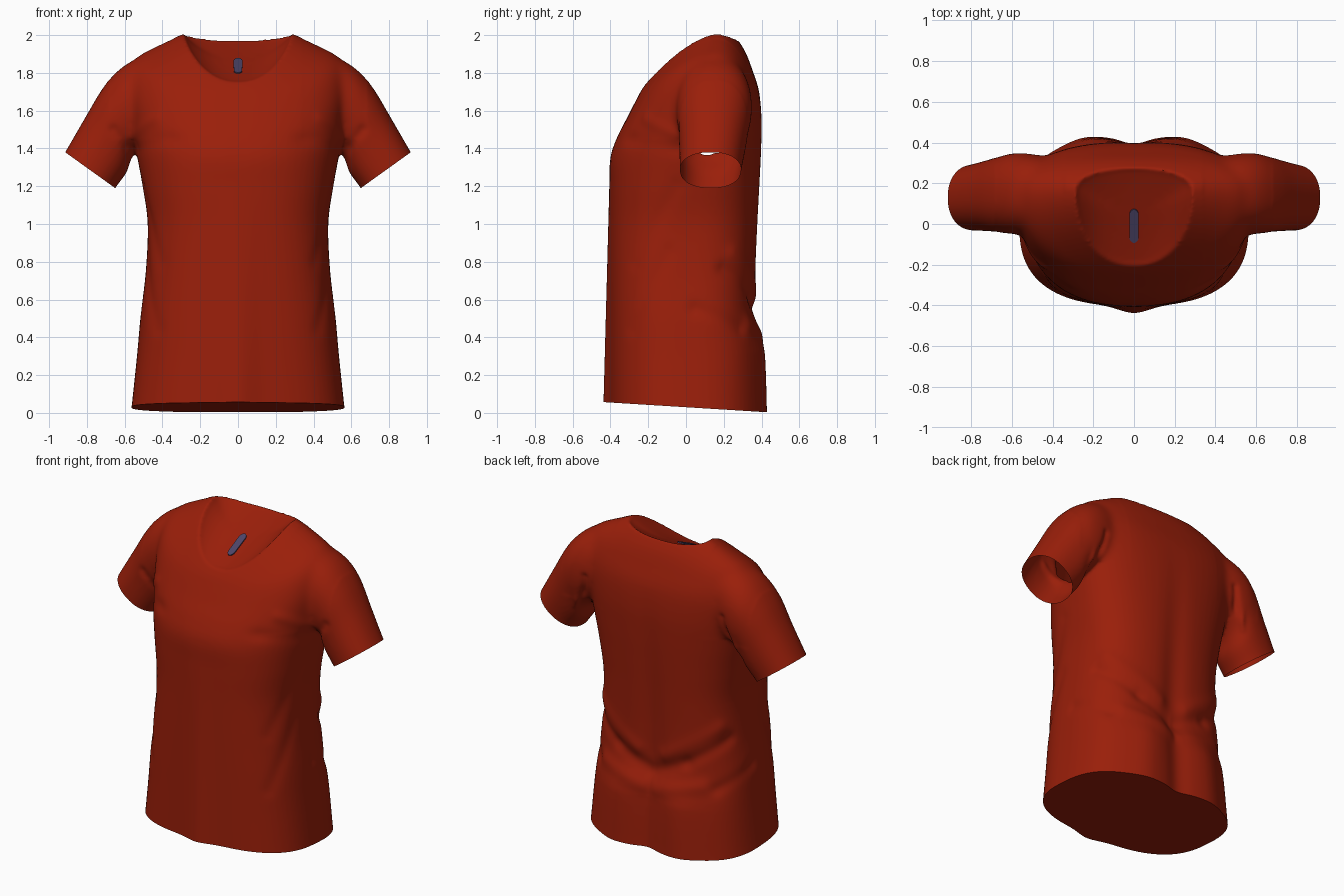
import bpy, bmesh, math
from mathutils import Vector

if "Cube" in bpy.data.objects:
    bpy.data.objects.remove(bpy.data.objects["Cube"])

def material(name, rgb):
    m = bpy.data.materials.new(name)
    m.diffuse_color = (*rgb, 1)
    m.use_nodes = True
    m.node_tree.nodes["Principled BSDF"].inputs["Base Color"].default_value = m.diffuse_color
    return m

RED = material("red fabric", (0.325, 0.0135, 0.003))
GREY = material("label blue grey", (0.075, 0.06, 0.14))

def spline(rows, steps):
    """Catmull-Rom interpolation of parameter rows."""
    out = []
    for i in range(len(rows) - 1):
        a, b, c, d = (rows[min(max(i + k, 0), len(rows) - 1)] for k in (-1, 0, 1, 2))
        for s in range(steps):
            t = s / steps
            out.append([0.5 * (2*q + (r-p)*t + (2*p-5*q+4*r-w)*t*t + (3*q-p-3*r+w)*t**3)
                        for p, q, r, w in zip(a, b, c, d)])
    out.append(list(rows[-1]))
    return out

def loft(bm, rings):
    """Skin closed rings and cap both ends with fans."""
    vs = [[bm.verts.new(p) for p in r] for r in rings]
    n = len(vs[0])
    for a, b in zip(vs, vs[1:]):
        for i in range(n):
            bm.faces.new((a[i], a[(i+1) % n], b[(i+1) % n], b[i]))
    for ring in (vs[0], vs[-1]):
        c = bm.verts.new(sum((v.co for v in ring), Vector()) / n)
        for i in range(n):
            bm.faces.new((ring[i], ring[(i+1) % n], c))

def spow(v, p):
    return math.copysign(abs(v) ** p, v)

N = 72
# Torso sections: z side, z front, z back, half width, y side, y front, y back, front and back roundness
TORSO = [
    (-.05, -.05, -.05, .575, .00, -.402, .425, .76, .72),
    (.035, .06, .005, .563, .00, -.402, .422, .76, .72),
    (.30, .30, .33, .535, .00, -.402, .408, .76, .72),
    (.52, .52, .52, .515, .00, -.402, .370, .76, .72),
    (.75, .75, .75, .488, .00, -.402, .372, .76, .72),
    (1.0, 1.0, 1.0, .478, .01, -.402, .382, .78, .72),
    (1.2, 1.2, 1.2, .505, .03, -.402, .392, .80, .74),
    (1.38, 1.35, 1.38, .538, .06, -.400, .400, .85, .76),
    (1.56, 1.46, 1.55, .568, .10, -.364, .402, .88, .78),
    (1.74, 1.57, 1.70, .585, .13, -.308, .387, .90, .80),
    (1.872, 1.66, 1.82, .548, .15, -.262, .350, .90, .84),
    (1.950, 1.71, 1.91, .415, .165, -.235, .315, .90, .88),
    (2.008, 1.755, 1.975, .287, .165, -.203, .275, .92, .90),
]

def torso_ring(row):
    zs, zf, zb, a, yc, yf, yb, pf, pb = row
    pts = []
    for i in range(N):
        t = 2 * math.pi * i / N
        c, s = math.cos(t), math.sin(t)
        y, z, p = (yf, zf, pf) if s < 0 else (yb, zb, pb)
        pts.append(Vector((a * spow(c, p), yc + (y - yc) * abs(s) ** p,
                           zs + (z - zs) * abs(s) ** 1.5)))
    return pts

def neck_plane(y):
    return 1.8436 + .468 * y

def neck_ring(rim, k):
    """Shrunken rim that settles quickly onto the sloping neck plane."""
    pts = []
    for v in rim:
        y = .035 + (v.y - .035) * k
        pts.append(Vector((v.x * k, y, neck_plane(y) - .006 + (v.z - neck_plane(v.y)) * k ** 3)))
    return pts

# Sleeve sections: top x, top z, bottom x, bottom z, centre y, half depth
SLEEVE = [
    (.36, 1.90, .28, 1.55, .15, .13),
    (.46, 1.895, .36, 1.50, .15, .17),
    (.56, 1.865, .44, 1.45, .15, .195),
    (.65, 1.80, .52, 1.40, .15, .200),
    (.725, 1.705, .562, 1.35, .145, .190),
    (.805, 1.57, .592, 1.27, .14, .176),
    (.915, 1.38, .65, 1.19, .13, .162),
    (.95, 1.32, .68, 1.13, .13, .160),
]

def sleeve_ring(row, side):
    tx, tz, bx, bz, yc, ry = row
    pts = []
    for i in range(40):
        t = 2 * math.pi * i / 40
        k = 0.5 + 0.5 * spow(math.cos(t), .9)
        pts.append(Vector((side * (bx + (tx - bx) * k), yc + ry * spow(math.sin(t), .9), bz + (tz - bz) * k)))
    return pts

# Shirt: torso and sleeves fused into one cloth surface
bm = bmesh.new()
rings = [torso_ring(r) for r in spline(TORSO, 5)]
rim = rings[-1]
loft(bm, rings + [neck_ring(rim, k) for k in (.95, .88, .78, .65, .5, .3, .1)])
for side in (1, -1):
    loft(bm, [sleeve_ring(r, side) for r in spline(SLEEVE, 5)])
bmesh.ops.recalc_face_normals(bm, faces=bm.faces)
mesh = bpy.data.meshes.new("shirt")
bm.to_mesh(mesh)
bm.free()
shirt = bpy.data.objects.new("shirt", mesh)
bpy.context.collection.objects.link(shirt)
bpy.context.view_layer.objects.active = shirt
shirt.select_set(True)
rm = shirt.modifiers.new("fuse", 'REMESH')
rm.mode, rm.voxel_size = 'VOXEL', 0.011
sm = shirt.modifiers.new("relax", 'SMOOTH')
sm.factor, sm.iterations = 0.5, 6
for m in ("fuse", "relax"):
    bpy.ops.object.modifier_apply(modifier=m)

# Extra softening where sleeves meet the shoulders
bm = bmesh.new()
bm.from_mesh(mesh)
soft = [v for v in bm.verts if .34 < abs(v.co.x) < .68 and v.co.z > 1.45]
for i in range(30):
    bmesh.ops.smooth_vert(bm, verts=soft, factor=0.5, use_axis_x=True, use_axis_y=True, use_axis_z=True)

# Folds: start, end, width, height; mirrored over x
FOLDS = [
    ((.02, .37, .50), (.25, .37, .60), .045, -.015),
    ((.25, .37, .60), (.46, .20, .76), .040, -.012),
    ((.05, .40, .40), (.35, .34, .47), .050, .012),
    ((.10, .37, .62), (.42, .25, .84), .045, .009),
    ((.50, .05, .55), (.42, .28, .45), .040, -.010),
    ((.50, -.05, 1.20), (.42, -.28, .80), .045, -.005),
    ((.50, -.10, .85), (.44, -.30, .45), .045, -.006),
    ((.52, -.05, 1.40), (.32, -.36, 1.46), .040, -.008),
    ((.55, -.02, 1.46), (.44, -.22, 1.56), .035, .007),
    ((.54, .31, 1.36), (.50, .33, 1.62), .020, -.018),
    ((.59, .30, 1.38), (.56, .31, 1.58), .018, .012),
    ((.57, .00, 1.38), (.66, -.03, 1.50), .025, -.010),
    ((.24, .42, .02), (.22, .40, .30), .110, .018),
]

def fold_offset(p):
    q = Vector((abs(p.x), p.y, p.z))
    d = 0.0
    for a, b, w, h in FOLDS:
        a, b = Vector(a), Vector(b)
        ab = b - a
        t = min(max((q - a).dot(ab) / ab.length_squared, 0), 1)
        r = (q - a - ab * t).length / w
        if r < 3:
            d += h * math.exp(-r * r)
    if p.y > .2:                     # hollow along the spine, fading upward
        fade = min(max((1.7 - p.z) / 1.3, 0), 1)
        d -= .028 * math.exp(-(p.x / .08) ** 2) * fade
    elif p.y < -.2 and p.z < 1.35:   # soft ridge down the front centre
        d += .035 * math.exp(-(p.x / .10) ** 2) * (1.35 - p.z) / 1.3
    return d

bm.normal_update()
moves = [(v, v.normal * fold_offset(v.co)) for v in bm.verts]
for v, d in moves:
    v.co += d

def cut(faces, co, no):
    geom = set(faces)
    for f in faces:
        geom.update(f.edges)
        geom.update(f.verts)
    return bmesh.ops.bisect_plane(bm, geom=list(geom), plane_co=co, plane_no=no, clear_outer=True)

# Open cuffs
for side in (1, -1):
    cut([f for f in bm.faces if f.calc_center_median().x * side > .57 and f.calc_center_median().z > 1.05],
        (side * .915, 0, 1.38), (side * .583, 0, -.813))
# Closed, slightly tilted hem
hem = cut(list(bm.faces), (0, 0, .030), (0, -.062, -1))
edges = [e for e in hem["geom_cut"] if isinstance(e, bmesh.types.BMEdge) and e.is_boundary]
bmesh.ops.holes_fill(bm, edges=edges, sides=0)
bmesh.ops.triangulate(bm, faces=[f for f in bm.faces if len(f.verts) > 4])
bmesh.ops.recalc_face_normals(bm, faces=bm.faces)
bm.to_mesh(mesh)
bm.free()
mesh.materials.clear()
mesh.materials.append(RED)
bpy.ops.object.shade_smooth_by_angle(angle=math.radians(50))

# Neck label: thin rounded strip lying on the neck panel
bm = bmesh.new()
pts = []
for i in range(24):
    t = 2 * math.pi * i / 24
    x, u = .023 * math.cos(t), .030 * math.sin(t)
    y = -.008 + u + math.copysign(.052, u)
    pts.append(bm.verts.new((x, y, neck_plane(y) - .006)))
face = bm.faces.new(pts)
up = bmesh.ops.extrude_face_region(bm, geom=[face])
bmesh.ops.translate(bm, vec=(0, -.003, .007), verts=[v for v in up["geom"] if isinstance(v, bmesh.types.BMVert)])
bmesh.ops.recalc_face_normals(bm, faces=bm.faces)
lm = bpy.data.meshes.new("neck_label")
bm.to_mesh(lm)
bm.free()
lm.materials.append(GREY)
bpy.context.collection.objects.link(bpy.data.objects.new("neck_label", lm))
